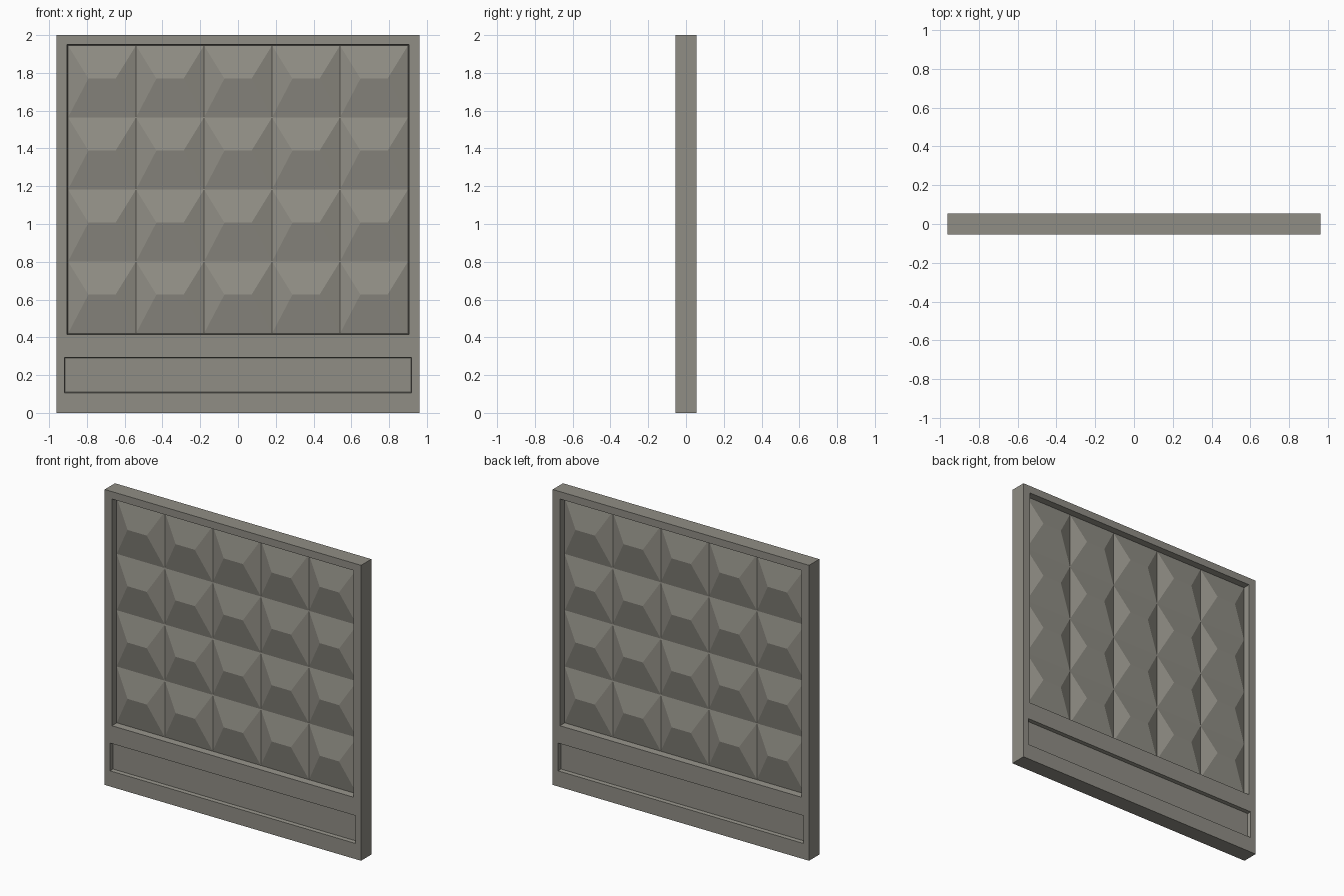
import bpy
import bmesh

cube = bpy.data.objects.get("Cube")
if cube:
    bpy.data.objects.remove(cube, do_unlink=True)

# Main sizes
HALF_W, HEIGHT, FRONT = 0.96, 2.0, -0.055
SPLIT = 0.355                                # between main opening and plinth
OPENING = (-0.9, 0.42, 0.9, 1.945)           # x0, z0, x1, z1
PLINTH = (-0.915, 0.11, 0.915, 0.29)
COLS, ROWS = 5, 4
BASE_Y, RIDGE_Y = -0.012, -0.051

concrete = bpy.data.materials.new("warm grey concrete")
concrete.use_nodes = True
colour = (0.28, 0.27, 0.235, 1.0)
concrete.diffuse_color = colour
concrete.node_tree.nodes["Principled BSDF"].inputs["Base Color"].default_value = colour


def grow(rect, d):
    x0, z0, x1, z1 = rect
    return (x0 - d, z0 - d, x1 + d, z1 + d)


def corners(bm, rect, y):
    x0, z0, x1, z1 = rect
    return [bm.verts.new((x, y, z)) for x, z in ((x0, z0), (x1, z0), (x1, z1), (x0, z1))]


def ring(bm, outer, inner):
    for i in range(4):
        j = (i + 1) % 4
        bm.faces.new((outer[i], outer[j], inner[j], inner[i]))


def finish(bm, name):
    """Store the front half and mirror it to the back."""
    mesh = bpy.data.meshes.new(name)
    bm.to_mesh(mesh)
    bm.free()
    mesh.materials.append(concrete)
    obj = bpy.data.objects.new(name, mesh)
    bpy.context.collection.objects.link(obj)
    mirror = obj.modifiers.new("back side", "MIRROR")
    mirror.use_axis = (False, True, False)
    mirror.use_clip = True
    return obj


# Frame with the large opening and the shallow plinth recess
bm = bmesh.new()
upper = corners(bm, (-HALF_W, SPLIT, HALF_W, HEIGHT), FRONT)
rim = corners(bm, grow(OPENING, 0.005), FRONT)
ring(bm, upper, rim)
ring(bm, rim, corners(bm, OPENING, BASE_Y + 0.004))
lower = corners(bm, (-HALF_W, 0, HALF_W, SPLIT), FRONT)
rim = corners(bm, grow(PLINTH, 0.004), FRONT)
floor = corners(bm, PLINTH, FRONT + 0.025)
ring(bm, lower, rim)
ring(bm, rim, floor)
bm.faces.new(floor)
bmesh.ops.remove_doubles(bm, verts=bm.verts, dist=0.0005)

# Outer edge of the slab, pulled back to the middle plane
border = [e for e in bm.edges if e.is_boundary
          and all(abs(v.co.y - FRONT) < 0.001 for v in e.verts)]
edge_geom = bmesh.ops.extrude_edge_only(bm, edges=border)["geom"]
for v in edge_geom:
    if isinstance(v, bmesh.types.BMVert):
        v.co.y = 0
bmesh.ops.recalc_face_normals(bm, faces=bm.faces)
bm.normal_update()
front_face = min(bm.faces, key=lambda f: f.calc_center_median().y)
if front_face.normal.y > 0:
    bmesh.ops.reverse_faces(bm, faces=bm.faces)
finish(bm, "slab_frame")

# Rows of hipped facets filling the opening
bm = bmesh.new()
x0, z0, x1, z1 = OPENING
cw, ch = (x1 - x0) / COLS, (z1 - z0) / ROWS
for row in range(ROWS):
    for col in range(COLS):
        left, bottom = x0 + col * cw, z0 + row * ch
        a, b, c, d = corners(bm, (left, bottom, left + cw, bottom + ch), BASE_Y)
        ridge_z = bottom + ch * 0.54
        r0 = bm.verts.new((left + cw * 0.3, RIDGE_Y, ridge_z))
        r1 = bm.verts.new((left + cw * 0.7, RIDGE_Y, ridge_z))
        for face in ((a, b, r1, r0), (b, c, r1), (c, d, r0, r1), (d, a, r0)):
            bm.faces.new(face)
bmesh.ops.remove_doubles(bm, verts=bm.verts, dist=0.0005)
finish(bm, "faceted_relief")
